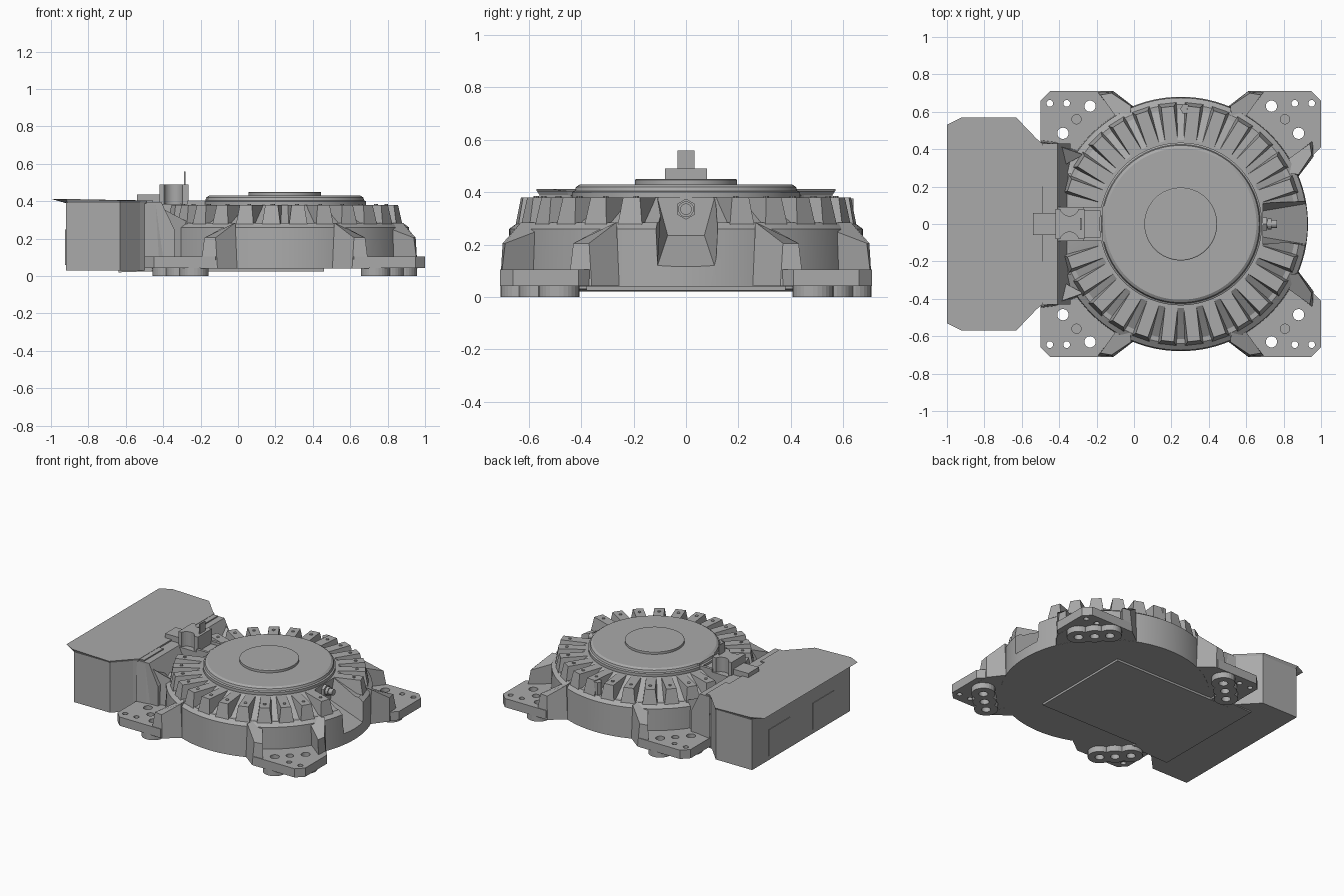
import bpy, bmesh, math
from mathutils import Matrix, Vector

cube = bpy.data.objects.get("Cube")
if cube:
    bpy.data.objects.remove(cube, do_unlink=True)

grey = bpy.data.materials.new("machined grey")
grey.use_nodes = True
grey.diffuse_color = (0.4, 0.4, 0.4, 1)
grey.node_tree.nodes["Principled BSDF"].inputs["Base Color"].default_value = (0.4, 0.4, 0.4, 1)

CX = 0.25  # drum axis
SIDES = (-1, 1)


def finish(name, bm, smooth=False):
    bmesh.ops.recalc_face_normals(bm, faces=bm.faces)
    me = bpy.data.meshes.new(name)
    bm.to_mesh(me)
    bm.free()
    me.materials.append(grey)
    ob = bpy.data.objects.new(name, me)
    bpy.context.collection.objects.link(ob)
    if smooth:
        activate(ob)
        bpy.ops.object.shade_smooth_by_angle(angle=math.radians(30))
    return ob


def activate(ob):
    bpy.ops.object.select_all(action='DESELECT')
    ob.select_set(True)
    bpy.context.view_layer.objects.active = ob


def loft(name, low, high):
    """Solid between two matching loops of 3D points."""
    bm = bmesh.new()
    a = [bm.verts.new(p) for p in low]
    b = [bm.verts.new(p) for p in high]
    bm.faces.new(a)
    bm.faces.new(b)
    for i in range(len(a)):
        j = (i + 1) % len(a)
        bm.faces.new((a[i], a[j], b[j], b[i]))
    return finish(name, bm)


def prism(name, plan, z0, z1):
    return loft(name, [(x, y, z0) for x, y in plan], [(x, y, z1) for x, y in plan])


def box(name, x0, x1, y0, y1, z0, z1):
    return prism(name, [(x0, y0), (x1, y0), (x1, y1), (x0, y1)], z0, z1)


def cylinder(name, x, y, r, z0, z1, seg=28):
    plan = [(x + r * math.cos(k * math.tau / seg), y + r * math.sin(k * math.tau / seg))
            for k in range(seg)]
    return prism(name, plan, z0, z1)


def cut(ob, cutter, operation='DIFFERENCE'):
    mod = ob.modifiers.new("cut", 'BOOLEAN')
    mod.operation, mod.solver, mod.object = operation, 'EXACT', cutter
    activate(ob)
    bpy.ops.object.modifier_apply(modifier=mod.name)
    bpy.data.objects.remove(cutter, do_unlink=True)


def lathe(name, profile, steps=112):
    bm = bmesh.new()
    vs = [bm.verts.new((r, 0, z)) for r, z in profile]
    es = [bm.edges.new(p) for p in zip(vs, vs[1:])]
    bmesh.ops.spin(bm, geom=vs + es, axis=(0, 0, 1), cent=(0, 0, 0),
                   angle=math.tau, steps=steps, use_duplicate=False)
    bmesh.ops.remove_doubles(bm, verts=bm.verts, dist=1e-4)
    bmesh.ops.translate(bm, verts=bm.verts, vec=(CX, 0, 0))
    return finish(name, bm)


def mirrored_plan(half):
    return half + [(x, -y) for x, y in reversed(half)]


# Round drum with sloping shoulder under the teeth
drum = lathe("drum", [(0, 0.04), (0.68, 0.04), (0.675, 0.26), (0.64, 0.285), (0.615, 0.285),
                      (0.48, 0.36), (0.45, 0.38), (0, 0.38)])

# Tapered recess on the drum's left side for the fitting
inner, outer = 0.69, 0.96
recess = loft("recess_cutter",
              [(inner, -0.07, 0.235), (outer, -0.115, 0.1), (outer, 0.115, 0.1), (inner, 0.07, 0.235)],
              [(inner, -0.115, 0.4), (outer, -0.13, 0.4), (outer, 0.13, 0.4), (inner, 0.115, 0.4)])
cut(drum, recess)
activate(drum)
bpy.ops.object.shade_smooth_by_angle(angle=math.radians(20))

# Turntable disc and hub
disc = lathe("turntable_disc", [(0, 0.37), (0.435, 0.37), (0.435, 0.4), (0.425, 0.405), (0.42, 0.42),
                                (0.405, 0.43), (0, 0.43)], 96)
hub = lathe("centre_hub", [(0, 0.42), (0.195, 0.42), (0.195, 0.447), (0.19, 0.45), (0, 0.45)], 64)
for ob in (disc, hub):
    activate(ob)
    bpy.ops.object.shade_smooth_by_angle(angle=math.radians(25))
prism("disc_tongue", [(-0.08, -0.16), (-0.17, -0.09), (-0.17, 0.09), (-0.08, 0.16)], 0.37, 0.42)

# Ring of tapered teeth, each with a small screw; gaps at the two sides
COUNT = 28
for k in range(COUNT):
    a = (k + 0.5) * math.tau / COUNT
    if abs(math.sin(a)) < 0.2:
        continue
    turn = Matrix.Translation((CX, 0, 0)) @ Matrix.Rotation(a, 4, 'Z')
    low = [(0.43, -0.05, 0.27), (0.65, -0.05, 0.27), (0.65, 0.05, 0.27), (0.43, 0.05, 0.27)]
    high = [(0.43, -0.034, 0.38), (0.63, -0.034, 0.38), (0.63, 0.034, 0.38), (0.43, 0.034, 0.38)]
    tooth = loft("tooth", low, high)
    tooth.data.transform(turn)
    screw = cylinder("tooth_screw", 0.575, 0, 0.011, 0.37, 0.385, 8)
    screw.data.transform(turn)

# Four corner feet: plate, two ribs, pad and bolt holes
for sx in SIDES:
    for sy in SIDES:
        def at(x, y):
            return (CX + sx * x, sy * y)
        plate = prism("foot_plate", [at(*p) for p in (
            (0.37, 0.71), (0.7, 0.71), (0.75, 0.66), (0.75, 0.41), (0.71, 0.37), (0.4, 0.25),
            (0.25, 0.4))], 0.042, 0.105)
        big = [(0.63, 0.485), (0.485, 0.63)]
        mid = [(0.557, 0.56)]
        for p in big:
            cut(plate, cylinder("hole_cutter", *at(*p), 0.03, -0.1, 0.2))
        for p in [(0.7, 0.645), (0.61, 0.645)]:
            cut(plate, cylinder("hole_cutter", *at(*p), 0.018, -0.1, 0.2, 16))
        cut(plate, cylinder("hole_cutter", *at(*mid[0]), 0.025, 0.07, 0.2, 20))
        pad = cylinder("foot_pad", *at(*mid[0]), 0.078, 0, 0.045)
        for p in big:
            cut(pad, cylinder("lobe", *at(*p), 0.078, 0, 0.045), 'UNION')
        for p in big + mid:
            cut(pad, cylinder("hole_cutter", *at(*p), 0.03, -0.1, 0.038 if p in mid else 0.2))
        for flip in (False, True):
            base = [(0.45, 0.71), (0.36, 0.71), (0.255, 0.63), (0.27, 0.48)]
            top = [(0.43, 0.69), (0.37, 0.70), (0.265, 0.63), (0.28, 0.48)]
            if flip:
                base, top = [[(y, x) for x, y in q] for q in (base, top)]
            loft("foot_rib", [(*at(*p), 0.041) for p in base],
                 [(*at(*p), z) for p, z in zip(top, (0.205, 0.205, 0.285, 0.285))])

# Underside cover
box("bottom_plate", -0.55, 0.46, -0.38, 0.38, 0.025, 0.05)

# Control box on the right with overhanging lid
prism("control_box", mirrored_plan([(-0.92, 0.56), (-0.63, 0.56), (-0.525, 0.45), (-0.5, 0.43)]),
      0.03, 0.395)
lid_low = mirrored_plan([(-0.92, 0.56), (-0.63, 0.56), (-0.525, 0.45), (-0.49, 0.43)])
lid_high = mirrored_plan([(-1.0, 0.53), (-0.92, 0.57), (-0.63, 0.57), (-0.52, 0.455), (-0.49, 0.43)])
lid_low = mirrored_plan([(-0.92, 0.53), (-0.91, 0.56), (-0.63, 0.56), (-0.525, 0.45), (-0.49, 0.43)])
loft("box_lid", [(x, y, 0.39) for x, y in lid_low],
     [(x, y, 0.413 if x < -0.7 else 0.405) for x, y in lid_high])
for y in (-0.25, 0.25):
    box("box_door", -0.924, -0.91, y - 0.12, y + 0.12, 0.06, 0.25)

# Sloping bridge between box and drum
section = [(-0.64, 0.02), (-0.34, 0.03), (-0.34, 0.25), (-0.41, 0.395), (-0.64, 0.395)]
loft("bridge", [(x, -0.43, z) for x, z in section], [(x, 0.43, z) for x, z in section])
for s in SIDES:
    box("bridge_ledge", -0.5, -0.455, *sorted((s * 0.2, s * 0.42)), 0.38, 0.403)
    loft("bridge_gusset",
         [(-0.5, s * 0.45, 0.05), (-0.42, s * 0.44, 0.05), (-0.27, s * 0.38, 0.05), (-0.4, s * 0.3, 0.05)],
         [(-0.5, s * 0.44, 0.39), (-0.44, s * 0.43, 0.38), (-0.27, s * 0.37, 0.29), (-0.4, s * 0.3, 0.3)])

# Plug and waisted clamp block on the bridge
box("plug", -0.54, -0.42, -0.06, 0.06, 0.38, 0.435)
box("clamp_floor", -0.43, -0.15, -0.09, 0.09, 0.27, 0.385)
clamp = box("clamp_block", -0.42, -0.265, -0.08, 0.08, 0.36, 0.49)
for s in SIDES:
    cut(clamp, cylinder("waist_cutter", -0.345, s * 0.095, 0.052, 0.3, 0.6))
    box("clamp_rail", -0.27, -0.16, *sorted((s * 0.07, s * 0.09)), 0.37, 0.405)
box("clamp_tab", -0.288, -0.282, -0.032, 0.032, 0.48, 0.56)

# Hexagonal fitting in the recess and plug among the teeth
to_x = Matrix.Translation((0, 0, 0.335)) @ Matrix.Rotation(math.pi / 2, 4, 'Y')
for name, r, x0, x1, seg in (("fitting_collar", 0.04, 0.67, 0.71, 6),
                             ("fitting_stem", 0.022, 0.7, 0.765, 16),
                             ("fitting_ring", 0.03, 0.715, 0.735, 16)):
    part = cylinder(name, 0, 0, r, x0, x1, seg)
    part.data.transform(to_x)
cylinder("filler_plug", 0.275, 0.615, 0.028, 0.27, 0.375, 6)
